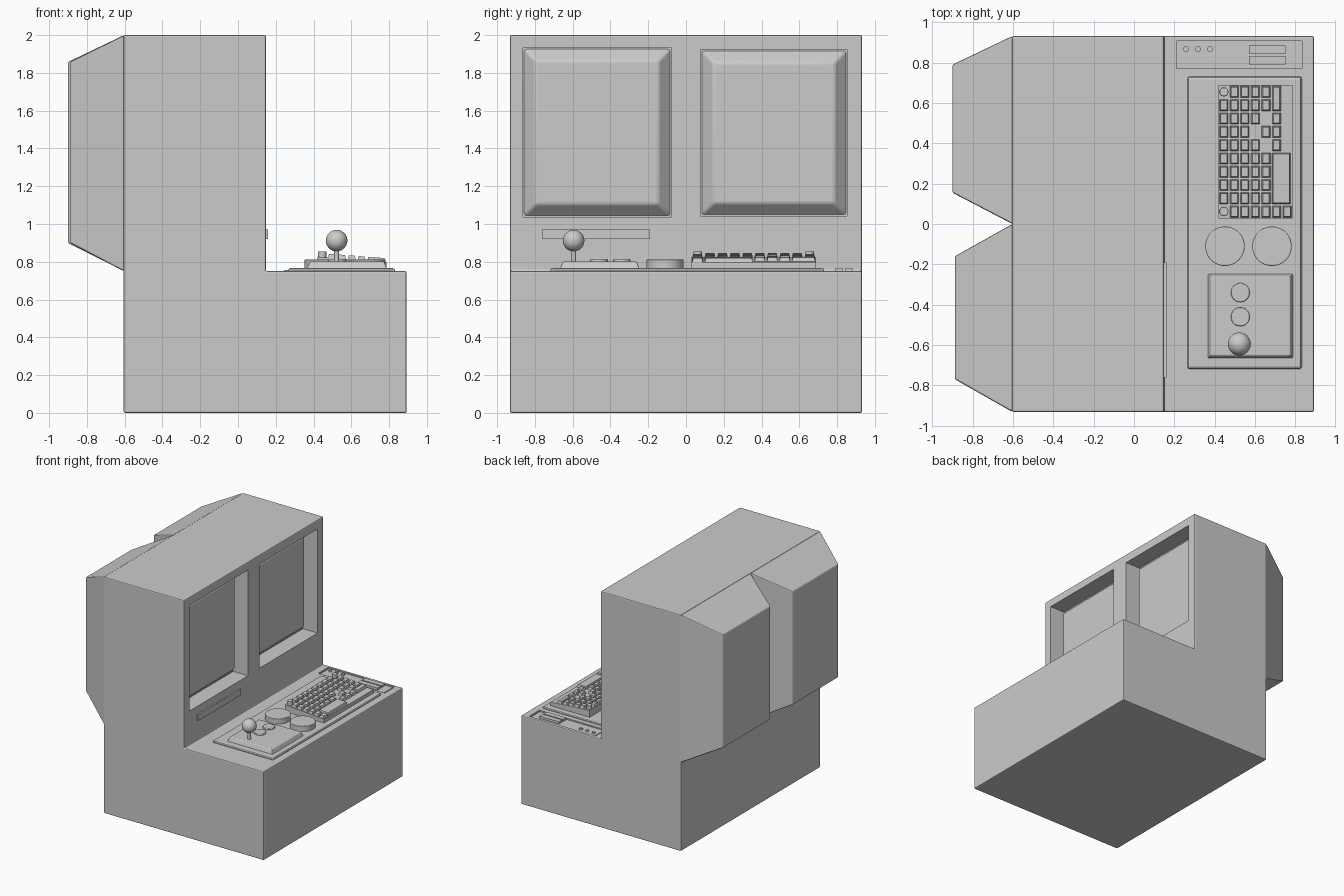
import bpy, bmesh, math
from mathutils import Vector

if "Cube" in bpy.data.objects:
    bpy.data.objects.remove(bpy.data.objects["Cube"])


def make(name, verts, faces, bevel=0.0, segments=2):
    me = bpy.data.meshes.new(name)
    me.from_pydata(verts, [], faces)
    bm = bmesh.new()
    bm.from_mesh(me)
    bmesh.ops.recalc_face_normals(bm, faces=bm.faces)
    bm.to_mesh(me)
    bm.free()
    ob = bpy.data.objects.new(name, me)
    bpy.context.collection.objects.link(ob)
    if bevel:
        b = ob.modifiers.new("bevel", 'BEVEL')
        b.width, b.segments = bevel, segments
    return ob


def smooth(ob, angle=35):
    bpy.ops.object.select_all(action='DESELECT')
    ob.select_set(True)
    bpy.context.view_layer.objects.active = ob
    bpy.ops.object.shade_smooth_by_angle(angle=math.radians(angle))
    return ob


def prism(name, ring_a, ring_b, bevel=0.0, segments=2):
    """Solid between two matching rings of points."""
    n = len(ring_a)
    faces = [tuple(range(n)), tuple(range(n, 2 * n))]
    faces += [(i, (i + 1) % n, n + (i + 1) % n, n + i) for i in range(n)]
    return make(name, list(ring_a) + list(ring_b), faces, bevel, segments)


def rect_x(x, y0, y1, z0, z1):
    return [(x, y0, z0), (x, y1, z0), (x, y1, z1), (x, y0, z1)]


def rect_z(z, x0, x1, y0, y1, inset=0.0):
    x0, x1, y0, y1 = x0 + inset, x1 - inset, y0 + inset, y1 - inset
    return [(x0, y0, z), (x1, y0, z), (x1, y1, z), (x0, y1, z)]


def box(name, x0, x1, y0, y1, z0, z1, bevel=0.0, inset=0.0):
    return prism(name, rect_z(z0, x0, x1, y0, y1), rect_z(z1, x0, x1, y0, y1, inset), bevel)


def cyl(name, x, y, r, z0, z1, sides=40, bevel=0.0):
    ring = [(x + r * math.cos(2 * math.pi * i / sides), y + r * math.sin(2 * math.pi * i / sides))
            for i in range(sides)]
    ob = prism(name, [(a, b, z0) for a, b in ring], [(a, b, z1) for a, b in ring])
    if bevel:
        m = ob.modifiers.new("bevel", 'BEVEL')
        m.width, m.segments, m.limit_method = bevel, 2, 'ANGLE'
    return smooth(ob)


def cut(target, cutter):
    m = target.modifiers.new("cut", 'BOOLEAN')
    m.object, m.operation, m.solver = cutter, 'DIFFERENCE', 'EXACT'
    cutter.hide_render = True
    cutter.hide_set(True)


# L-shaped cabinet
profile = [(-0.605, 0), (0.893, 0), (0.893, 0.75), (0.148, 0.75), (0.148, 2), (-0.605, 2)]
cabinet = prism("cabinet", [(x, -0.932, z) for x, z in profile],
                [(x, 0.932, z) for x, z in profile], 0.008)

# Screen recesses, bulging screens and rear tube housings
screens = [("left", -0.863, -0.078, 1.038, 1.932), ("right", 0.078, 0.853, 1.043, 1.923)]
for side, y0, y1, z0, z1 in screens:
    cut(cabinet, prism(side + "_recess_cutter", rect_x(0.01, y0, y1, z0, z1),
                       rect_x(0.3, y0, y1, z0, z1)))
    e = 0.068
    smooth(prism(side + "_screen", rect_x(0.005, y0, y1, z0, z1),
                 rect_x(0.072, y0 + e, y1 - e, z0 + e, z1 - e), 0.012, 3))

for side, y0, y1, a, b, x in [("left", -0.932, 0, -0.77, -0.16, -0.888),
                              ("right", 0, 0.932, 0.155, 0.79, -0.9)]:
    prism(side + "_tube_housing", rect_x(-0.603, y0, y1, 0.75, 2),
          rect_x(x, a, b, 0.9, 1.858), 0.008)

# Slot cover below the left screen
box("slot_cover", 0.14, 0.16, -0.762, -0.19, 0.92, 0.97)

# Recessed indicator panel with lamps and switches
cut(cabinet, box("panel_cutter", 0.21, 0.832, 0.772, 0.908, 0.738, 0.8))
box("indicator_panel", 0.222, 0.82, 0.782, 0.9, 0.73, 0.745)
for i in range(3):
    cyl(f"lamp_{i}", 0.258 + i * 0.059, 0.867, 0.014, 0.74, 0.757, 20)
for i in range(2):
    box(f"switch_{i}", 0.57, 0.752, 0.79 + i * 0.053, 0.832 + i * 0.053, 0.74, 0.764)

# Control plate on the desk
box("control_plate", 0.262, 0.835, -0.722, 0.735, 0.745, 0.767, 0.012, 0.006)

# Round dials
for i, x in enumerate((0.451, 0.684)):
    cyl(f"dial_{i}", x, -0.11, 0.098, 0.76, 0.811, 48, 0.003)

# Joystick unit
box("joystick_base", 0.364, 0.79, -0.668, -0.245, 0.76, 0.802, 0.005, 0.016)
for i, y in enumerate((-0.34, -0.46)):
    cyl(f"fire_button_{i}", 0.527, y, 0.047, 0.79, 0.814, 32, 0.004)
cyl("joystick_shaft", 0.522, -0.595, 0.013, 0.79, 0.9, 20)
bpy.ops.mesh.primitive_uv_sphere_add(segments=32, ring_count=20, radius=0.057,
                                     location=(0.522, -0.595, 0.912))
bpy.context.object.name = "joystick_ball"
smooth(bpy.context.object)

# Wedge keyboard body, sloping down toward the user
KX0, KX1, KY0, KY1 = 0.42, 0.785, 0.028, 0.688


def top(x):
    return 0.826 - 0.028 * (x - KX0) / (KX1 - KX0)


prof = [(KX0, 0.76), (KX1, 0.76), (KX1, top(KX1)), (KX0, top(KX0))]
prism("keyboard_body", [(x, KY0, z) for x, z in prof], [(x, KY1, z) for x, z in prof])


def key(name, x0, x1, y0, y1):
    s, g, h = 0.006, 0.004, 0.021
    x0, x1, y0, y1 = x0 + g, x1 - g, y0 + g, y1 - g
    lo = [(x, y, top(x) - 0.004) for x, y, _ in rect_z(0, x0, x1, y0, y1)]
    hi = [(x, y, top(x) + h) for x, y, _ in rect_z(0, x0, x1, y0, y1, s)]
    prism(name, lo, hi)


# Grid of keys, leaving out corners, gaps and the wide keys
PX, PY = 0.0521, 0.066
skip = {(0, 0), (0, 9), (4, 7), (3, 6), (4, 5)}
for r in range(7):
    for c in range(10):
        wide = (r >= 5 and 1 <= c <= 4) or (r == 6 and c >= 1) or (r == 5 and c >= 8)
        if (r, c) in skip or wide:
            continue
        key(f"key_{r}_{c}", KX0 + r * PX, KX0 + (r + 1) * PX,
            KY0 + c * PY, KY0 + (c + 1) * PY)
key("space_bar", 0.68, 0.78, 0.095, 0.358)
key("enter_key", KX0 + 5 * PX, KX0 + 6 * PX, 0.556, 0.688)
for i, y in enumerate((0.062, 0.655)):
    cyl(f"keyboard_knob_{i}", 0.446, y, 0.022, 0.81, 0.855, 24, 0.003)
